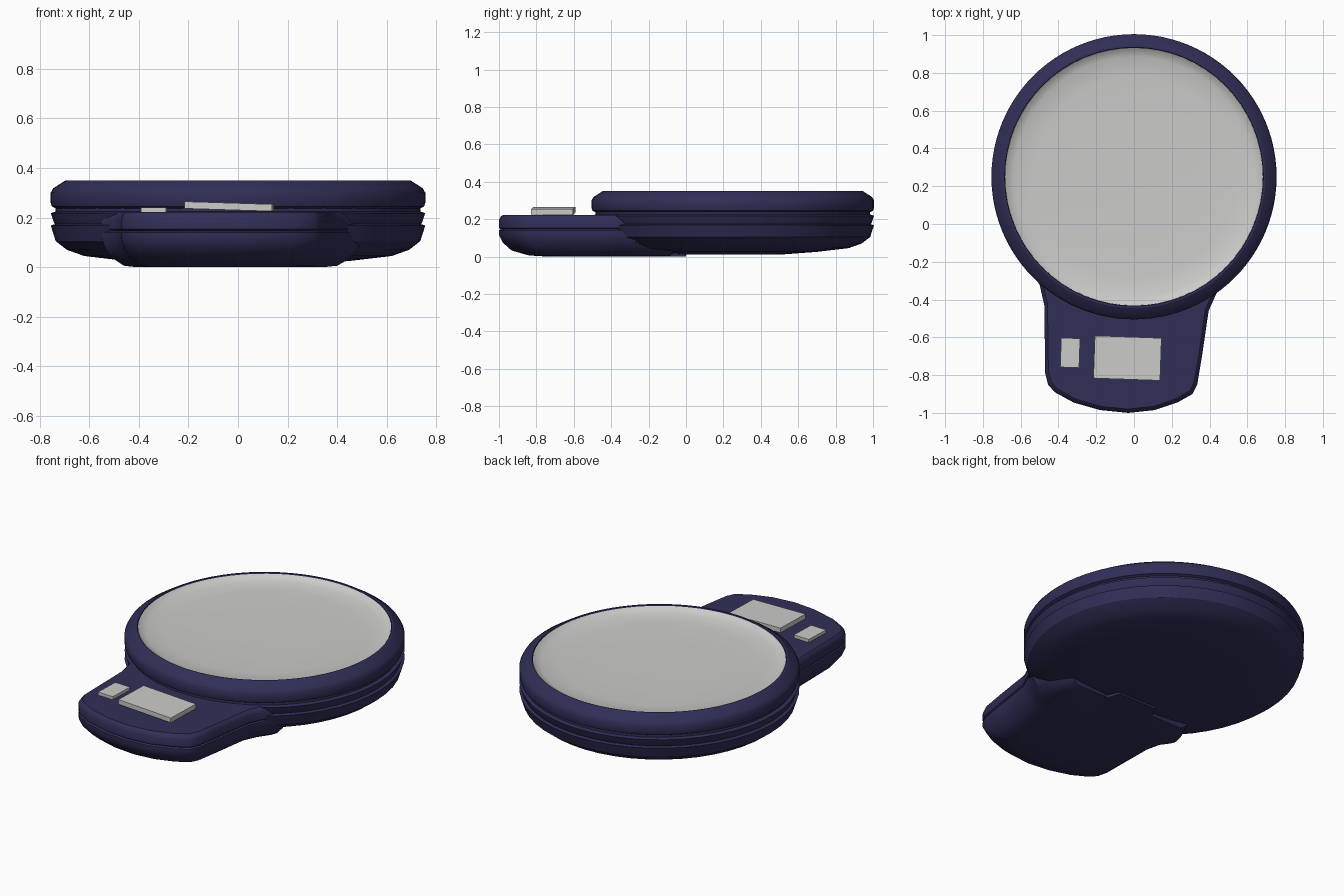
import bpy, bmesh, math

cube = bpy.data.objects.get("Cube")
if cube:
    bpy.data.objects.remove(cube, do_unlink=True)

CENTRE_Y = 0.25


def material(name, rgb):
    m = bpy.data.materials.new(name)
    m.use_nodes = True
    m.diffuse_color = (*rgb, 1)
    m.node_tree.nodes["Principled BSDF"].inputs["Base Color"].default_value = (*rgb, 1)
    return m


navy = material("navy_plastic", (0.03, 0.028, 0.095))
grey = material("light_grey", (0.6, 0.6, 0.59))


def finish(name, bm, mat, angle=30):
    bmesh.ops.recalc_face_normals(bm, faces=bm.faces)
    mesh = bpy.data.meshes.new(name)
    bm.to_mesh(mesh)
    bm.free()
    mesh.materials.append(mat)
    obj = bpy.data.objects.new(name, mesh)
    bpy.context.collection.objects.link(obj)
    bpy.ops.object.select_all(action="DESELECT")
    obj.select_set(True)
    bpy.context.view_layer.objects.active = obj
    bpy.ops.object.shade_smooth_by_angle(angle=math.radians(angle))
    return obj


def loft(name, rings, mat, closed=False, angle=30):
    """Skin a stack of rings; cap both ends, or join last to first."""
    bm = bmesh.new()
    loops = [[bm.verts.new(p) for p in ring] for ring in rings]
    pairs = list(zip(loops, loops[1:]))
    if closed:
        pairs.append((loops[-1], loops[0]))
    else:
        bm.faces.new(loops[0])
        bm.faces.new(loops[-1])
    for a, b in pairs:
        n = len(a)
        for i in range(n):
            j = (i + 1) % n
            bm.faces.new((a[i], a[j], b[j], b[i]))
    return finish(name, bm, mat, angle)


def lathe(name, profile, mat, sides, closed=False, angle=30):
    rings = []
    for r, z in profile:
        rings.append([(r * math.cos(math.tau * i / sides),
                       CENTRE_Y + r * math.sin(math.tau * i / sides), z)
                      for i in range(sides)])
    return loft(name, rings, mat, closed, angle)


# Round base with a groove around its side
lathe("round_base", [(0.25, 0.01), (0.45, 0.025), (0.62, 0.045), (0.69, 0.07),
                     (0.735, 0.105), (0.755, 0.168), (0.738, 0.173),
                     (0.742, 0.18), (0.755, 0.218), (0.73, 0.226)], navy, 48)

# Narrow neck between base and platform
lathe("platform_neck", [(0.735, 0.22), (0.735, 0.245)], navy, 64)

# Platform rim
lathe("platform_rim", [(0.73, 0.235), (0.75, 0.245), (0.755, 0.26), (0.755, 0.3),
                       (0.745, 0.318), (0.695, 0.35), (0.685, 0.35),
                       (0.68, 0.335), (0.6, 0.26)], navy, 96, closed=True)

# Shallow dished weighing pan
lathe("weighing_pan", [(0.6, 0.25), (0.684, 0.335), (0.682, 0.345), (0.665, 0.333),
                       (0.635, 0.322), (0.53, 0.315), (0.3, 0.312)], grey, 64)

# Control panel body, blending into the round base
outline = [(-0.47, -0.05), (-0.55, -0.25), (-0.5, -0.32), (-0.475, -0.43),
           (-0.47, -0.79), (-0.455, -0.85), (-0.42, -0.89), (-0.32, -0.945),
           (-0.18, -0.985), (-0.03, -1.0), (0.11, -0.985), (0.23, -0.945),
           (0.31, -0.9), (0.335, -0.85), (0.36, -0.7), (0.395, -0.46),
           (0.44, -0.36), (0.5, -0.27), (0.42, -0.05)]
PIVOT_X, PIVOT_Y = -0.05, -0.2
levels = [(0.72, 0.68, 0.0), (0.82, 0.8, 0.006), (0.9, 0.915, 0.032),
          (0.97, 0.975, 0.075), (1.0, 1.0, 0.115), (1.0, 1.0, 0.14),
          (0.985, 0.988, 0.146), (1.0, 1.0, 0.153), (1.0, 1.0, 0.195),
          (0.985, 0.99, 0.212), (0.96, 0.975, 0.222)]
loft("control_panel", [[(PIVOT_X + (x - PIVOT_X) * sx,
                         PIVOT_Y + (y - PIVOT_Y) * sy, z) for x, y in outline]
                       for sx, sy, z in levels], navy, angle=35)

# Raised keel joining the panel underside to the base
keel = [(-0.3, -0.7), (0.22, -0.7), (0.2, -0.3), (0.1, 0.0), (-0.15, 0.0), (-0.3, -0.3)]
loft("underside_keel", [[(x, y, z) for x, y in keel] for z in (0.0, 0.03)], navy)


def plate(name, location, size, tilt, turn):
    bpy.ops.mesh.primitive_cube_add(size=1, location=location,
                                    rotation=(0, math.radians(tilt), math.radians(turn)))
    obj = bpy.context.object
    obj.name = name
    obj.scale = size
    obj.data.materials.append(grey)
    return obj


# Display and button
plate("display_screen", (-0.035, -0.71, 0.245), (0.353, 0.225, 0.028), 1.8, -2)
plate("power_button", (-0.338, -0.682, 0.229), (0.1, 0.155, 0.022), 0, -2)
